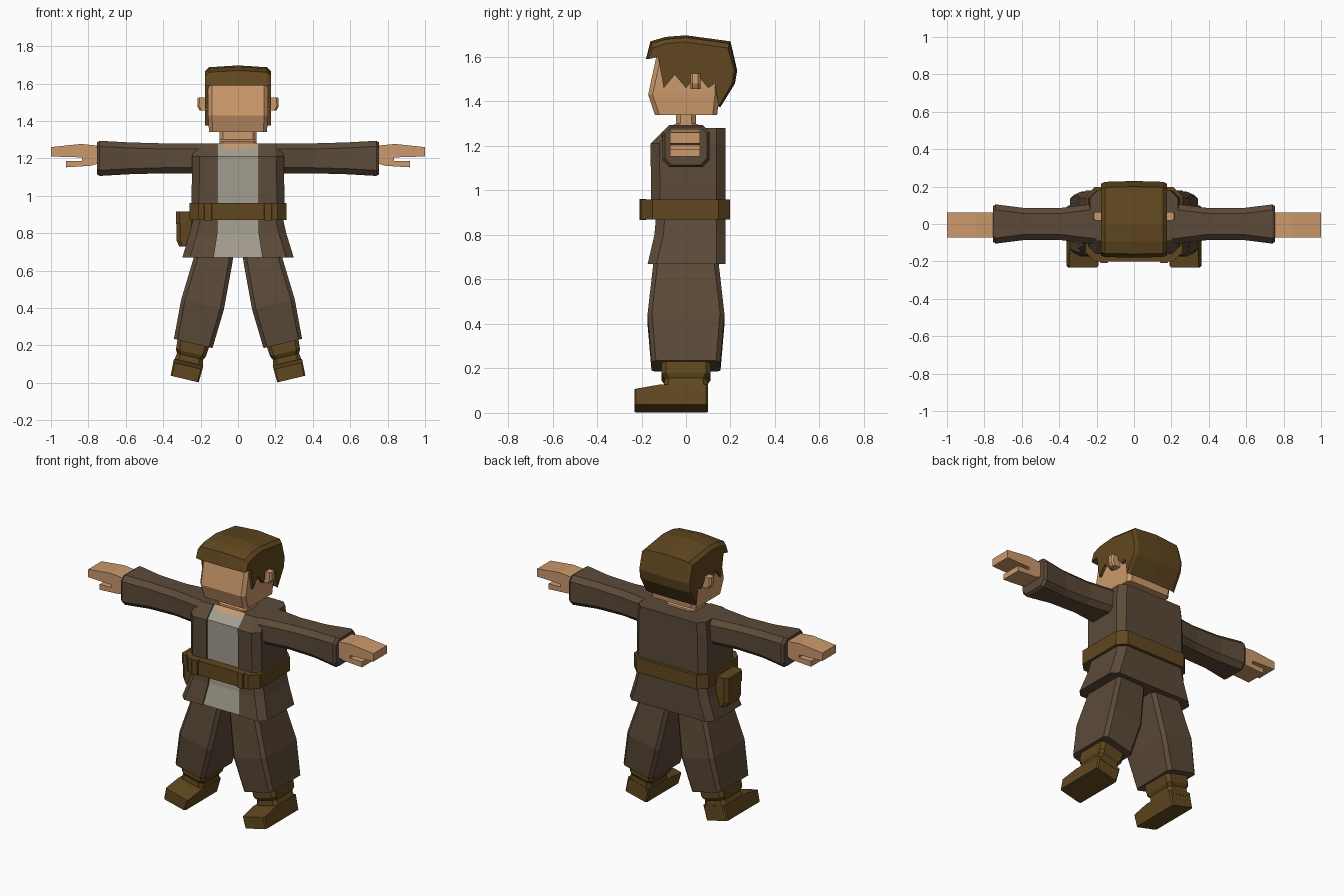
import bpy
import bmesh

cube = bpy.data.objects.get("Cube")
if cube:
    bpy.data.objects.remove(cube)


def material(name, red, green, blue):
    mat = bpy.data.materials.new(name)
    mat.use_nodes = True
    colour = (red, green, blue, 1)
    mat.diffuse_color = colour
    mat.node_tree.nodes["Principled BSDF"].inputs["Base Color"].default_value = colour
    return mat


skin = material("skin", 0.6, 0.32, 0.15)
coat_brown = material("coat_brown", 0.105, 0.068, 0.04)
shirt_grey = material("shirt_grey", 0.37, 0.34, 0.28)
leather = material("leather_brown", 0.118, 0.064, 0.014)


def loft(name, rings, *materials, side=1, rule=None):
    """Skin a list of equal-length point rings, capped at both ends."""
    bm = bmesh.new()
    rows = [[bm.verts.new((side * x, y, z)) for x, y, z in ring] for ring in rings]
    for lower, upper in zip(rows, rows[1:]):
        for i in range(len(lower)):
            bm.faces.new((lower[i - 1], lower[i], upper[i], upper[i - 1]))
    bm.faces.new(rows[0])
    bm.faces.new(rows[-1])
    bmesh.ops.recalc_face_normals(bm, faces=bm.faces)
    if rule:
        for face in bm.faces:
            face.material_index = int(rule(face))
    mesh = bpy.data.meshes.new(name)
    bm.to_mesh(mesh)
    bm.free()
    for mat in materials:
        mesh.materials.append(mat)
    bpy.context.collection.objects.link(bpy.data.objects.new(name, mesh))


def chamfered(half_width, front, back, cut):
    """Outline of a rectangle with its four corners cut off."""
    inner = half_width - cut
    right = [(inner, front), (half_width, front + cut),
             (half_width, back - cut), (inner, back)]
    return right + [(-x, y) for x, y in reversed(right)]


def section(height, half_width, front, back, cut=0.02, centre=0, tilt=0):
    """Chamfered outline at a height, optionally tilted sideways."""
    return [(centre + x, y, height + tilt * x)
            for x, y in chamfered(half_width, front, back, cut)]


def leg_section(height, half_width, depth, shift=0, cut=0.02):
    """Section square to the line of a leg that splays outward."""
    splay = 0.24
    return section(height, half_width, shift - depth, shift + depth, cut,
                   centre=0.29 - splay * height, tilt=splay)


def coat_section(height, half_width, front, opening=0.11):
    """Coat outline with a shallow recess where the shirt shows."""
    cut, back = 0.04, 0.178
    right = [(opening, front + 0.01), (opening, front), (half_width - cut, front),
             (half_width, front + cut), (half_width, back - cut),
             (half_width - cut, back)]
    return [(x, y, height) for x, y in right + [(-x, y) for x, y in reversed(right)]]


def is_shirt(face):
    centre = face.calc_center_median()
    return abs(centre.x) < 0.02 and centre.y < 0 and face.normal.y < -0.3


# Coat with the shirt panel showing between its edges
waist, hem = 0.88, 0.67
loft("coat_upper", [coat_section(waist, 0.25, -0.155),
                    coat_section(1.21, 0.245, -0.16),
                    coat_section(1.28, 0.235, -0.09)],
     coat_brown, shirt_grey, rule=is_shirt)
loft("coat_skirt", [coat_section(waist, 0.24, -0.135),
                    coat_section(0.8, 0.258, -0.142),
                    coat_section(hem, 0.298, -0.172, opening=0.13)],
     coat_brown, shirt_grey, rule=is_shirt)

# Bare triangle at the throat
loft("throat", [[(-0.105, lift - 0.082, 1.278 + lift),
                 (0.105, lift - 0.082, 1.278 + lift),
                 (0, lift - 0.12, 1.24 + lift)] for lift in (0.004, -0.004)], skin)

# Belt and pouch
loft("belt", [section(height, 0.26, -0.2, 0.197, cut=0.05)
              for height in (0.87, 0.96)], leather)
loft("pouch", [section(height, half_width, -0.1, 0.06, centre=-0.28)
               for height, half_width in ((0.73, 0.035), (0.76, 0.048), (0.91, 0.048))],
     leather)
loft("pouch_flap", [section(height, 0.052, -0.105, 0.065, centre=-0.28)
                    for height in (0.85, 0.915)], leather)

# Neck and head
loft("neck", [section(height, 0.1, -depth, depth)
              for height, depth in ((1.22, 0.08), (1.29, 0.07), (1.3, 0.045), (1.36, 0.045))],
     skin)
loft("head", [section(1.34, 0.155, -0.14, 0.14),
              section(1.43, 0.16, -0.17, 0.15),
              section(1.64, 0.16, -0.125, 0.15)], skin)

# Hair: a crown outline closed by a zigzag edge, carried across the head
crown = [(-0.18, 1.59), (-0.16, 1.67), (-0.09, 1.69), (0, 1.697), (0.2, 1.67),
         (0.23, 1.54), (0.22, 1.48), (0.155, 1.375), (0.13, 1.48)]
zigzag = [(0.1 - 0.05 * i, 1.52 if i % 2 else 1.46) for i in range(5)]
outline = crown + zigzag + [(-0.125, 1.6)]


def hair_section(x, drop):
    """Outline at x, lowered on top and drawn in at front and back."""
    return [(x, y * (1 - 2 * drop) if abs(y) > 0.15 else y,
             z - drop if z > 1.6 else z) for y, z in outline]


loft("hair", [hair_section(x, drop) for x, drop in
              ((-0.176, 0.03), (-0.155, 0.01), (0, 0), (0.155, 0.01), (0.176, 0.03))],
     leather)

# Mitten hand outline seen from the front
mitten = [(0.72, 1.265), (0.84, 1.277), (1, 1.26), (1, 1.21), (0.835, 1.205),
          (0.835, 1.187), (0.92, 1.187), (0.92, 1.152), (0.79, 1.16), (0.72, 1.18)]

# Paired parts
for side, tag in ((1, "left"), (-1, "right")):
    loft(f"belt_loop_{tag}", [section(height, 0.022, -0.208, -0.18, 0.004, centre=0.16)
                              for height in (0.868, 0.962)], leather, side=side)
    loft(f"ear_{tag}", [section(height, 0.035, 0.02, 0.065, 0.01, centre=centre)
                        for height, centre in ((1.455, 0.17), (1.48, 0.183), (1.525, 0.18))],
         skin, side=side)
    loft(f"sleeve_{tag}",
         [[(x, y, 1.2 + z) for y, z in chamfered(depth, -height, height, 0.03)]
          for x, depth, height in ((0.2, 0.11, 0.08), (0.4, 0.085, 0.08),
                                   (0.58, 0.085, 0.085), (0.74, 0.105, 0.094),
                                   (0.755, 0.095, 0.085))],
         coat_brown, side=side)
    loft(f"hand_{tag}", [[(x, y, z) for x, z in mitten] for y in (-0.072, 0.062)],
         skin, side=side)

    # Baggy trouser leg over a boot
    loft(f"trouser_{tag}", [leg_section(0.75, 0.09, 0.13),
                            leg_section(hem, 0.1, 0.145),
                            leg_section(0.42, 0.114, 0.173),
                            leg_section(0.21, 0.103, 0.155)], coat_brown, side=side)
    loft(f"boot_shaft_{tag}", [leg_section(0.22, 0.085, 0.11),
                               leg_section(0.16, 0.08, 0.11),
                               leg_section(0.14, 0.07, 0.097),
                               leg_section(0.09, 0.078, 0.1)], leather, side=side)
    loft(f"boot_foot_{tag}", [leg_section(0.02, 0.075, 0.165, -0.067, 0.008),
                              leg_section(0.09, 0.078, 0.165, -0.067, 0.008),
                              leg_section(0.11, 0.078, 0.11, -0.01, 0.008)],
         leather, side=side)
